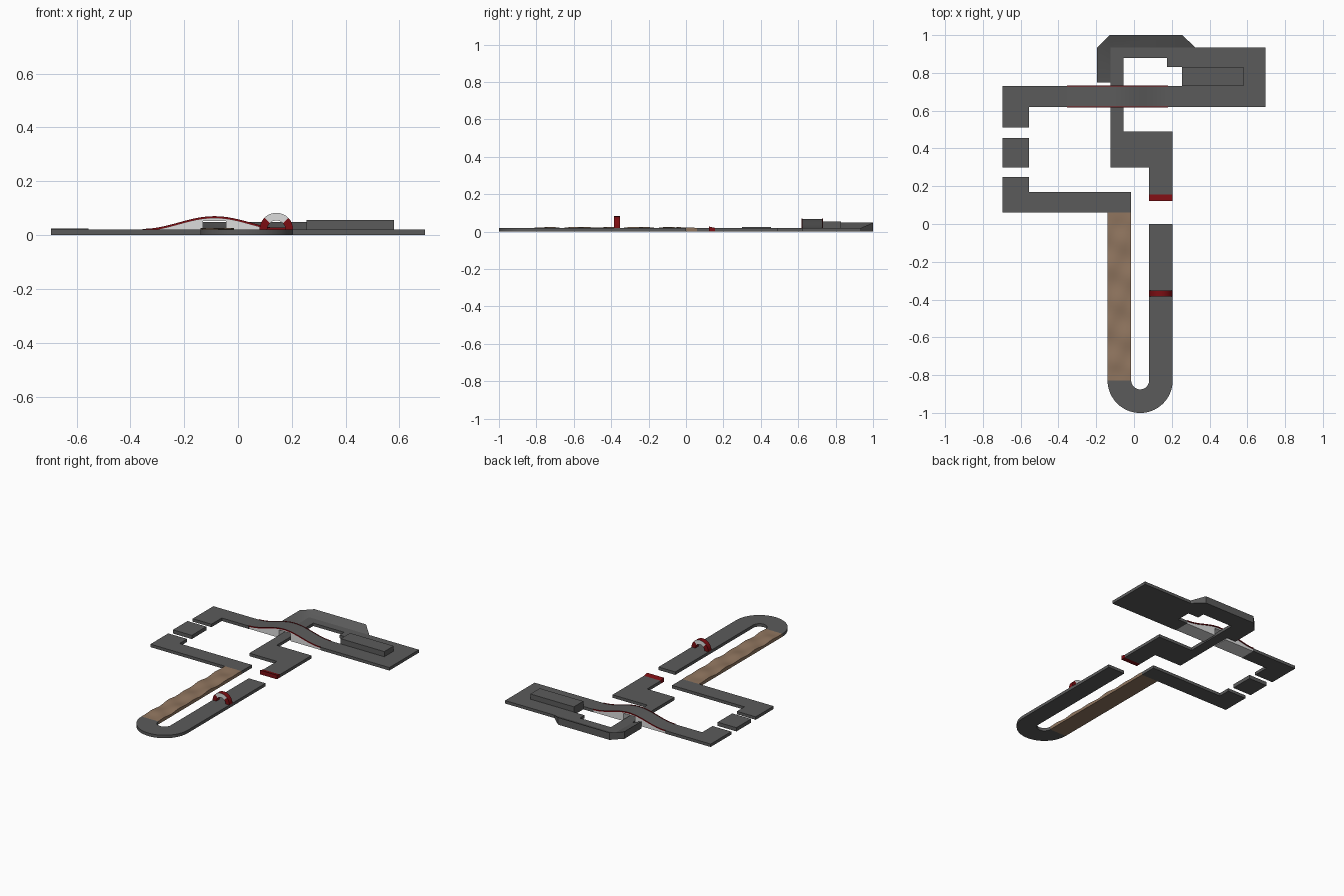
import bpy, bmesh, math
from mathutils import Vector

if "Cube" in bpy.data.objects:
    bpy.data.objects.remove(bpy.data.objects["Cube"])


def mat(name, rgb):
    m = bpy.data.materials.new(name)
    m.diffuse_color = (*rgb, 1)
    m.use_nodes = True
    m.node_tree.nodes["Principled BSDF"].inputs["Base Color"].default_value = m.diffuse_color
    return m


GREY = mat("asphalt_grey", (0.105, 0.105, 0.105))
BROWN = mat("dirt_brown", (0.28, 0.18, 0.115))
RED = mat("kerb_red", (0.2, 0.004, 0.006))
WHITE = mat("concrete_white", (0.72, 0.72, 0.72))
T = 0.02  # road thickness


def finish(name, bm, mats, smooth=False):
    bmesh.ops.remove_doubles(bm, verts=bm.verts, dist=1e-5)
    bmesh.ops.recalc_face_normals(bm, faces=bm.faces)
    me = bpy.data.meshes.new(name)
    bm.to_mesh(me)
    bm.free()
    for m in mats:
        me.materials.append(m)
    ob = bpy.data.objects.new(name, me)
    bpy.context.collection.objects.link(ob)
    if smooth:
        bpy.ops.object.select_all(action='DESELECT')
        ob.select_set(True)
        bpy.context.view_layer.objects.active = ob
        bpy.ops.object.shade_smooth_by_angle(angle=math.radians(30))
    return ob


def prism(name, pts, direction, material, smooth=False):
    """Extrude a closed outline of 3D points along a direction."""
    bm = bmesh.new()
    f = bm.faces.new([bm.verts.new(p) for p in pts])
    ext = bmesh.ops.extrude_face_region(bm, geom=[f], use_keep_orig=True)
    bmesh.ops.translate(bm, vec=Vector(direction),
                        verts=[v for v in ext["geom"] if isinstance(v, bmesh.types.BMVert)])
    bmesh.ops.recalc_face_normals(bm, faces=bm.faces)
    bmesh.ops.triangulate(bm, faces=[g for g in bm.faces if len(g.verts) > 4])
    return finish(name, bm, [material], smooth)


def plate(name, outline, top=T, material=GREY, smooth=False):
    return prism(name, [(x, y, 0) for x, y in outline], (0, 0, top), material, smooth)


def rect(x0, x1, y0, y1):
    return [(x0, y0), (x1, y0), (x1, y1), (x0, y1)]


# start straight with the hairpin at its end
CX, CY, RO, RI, N = 0.0325, -0.828, 0.1725, 0.0475, 28
arc = [(math.cos(-math.pi * i / N), math.sin(-math.pi * i / N)) for i in range(N + 1)]
plate("start_straight_and_hairpin",
      [(0.08, 0), (0.205, 0)] + [(CX + RO * c, CY + RO * s) for c, s in arc]
      + [(CX + RI * c, CY + RI * s) for c, s in reversed(arc)], smooth=True)

# bumpy dirt straight
bm = bmesh.new()
nx, ny = 8, 50
bmesh.ops.create_grid(bm, x_segments=nx, y_segments=ny, size=0.5)
for v in bm.verts:
    v.co = (-0.0775 + v.co.x * 0.125, -0.384 + v.co.y * 0.888, 0)
bumps = bmesh.ops.extrude_face_region(bm, geom=list(bm.faces), use_keep_orig=True)
for v in bumps["geom"]:
    if isinstance(v, bmesh.types.BMVert):
        x, y = v.co.x, v.co.y
        fade = min(1, (0.06 - y) / 0.08, (y + 0.828) / 0.08)
        v.co.z = T + max(0, fade) * (0.003 * math.sin(y * 38 + 20 * x)
                                     + 0.002 * math.sin(y * 23 - 45 * x + 1) + 0.001)
finish("dirt_straight", bm, [BROWN], True)

# left side: corner, stepping pad, corner leading to the bridge
plate("left_front_corner", [(-0.015, 0.06), (-0.015, 0.17), (-0.555, 0.17), (-0.555, 0.25),
                            (-0.695, 0.25), (-0.695, 0.06)])
plate("stepping_pad", rect(-0.695, -0.555, 0.30, 0.455), 0.025)
plate("left_back_corner", [(-0.695, 0.51), (-0.555, 0.51), (-0.555, 0.62), (-0.355, 0.62),
                           (-0.355, 0.73), (-0.695, 0.73)])

# back loop, underpass and zigzag as one road slab
plate("back_loop_road", [(0.18, 0.62), (0.695, 0.62), (0.695, 0.935), (-0.125, 0.935),
                         (-0.125, 0.30), (0.08, 0.30), (0.08, 0.155), (0.205, 0.155),
                         (0.205, 0.49), (-0.055, 0.49), (-0.055, 0.88), (0.175, 0.88),
                         (0.175, 0.83), (0.255, 0.83), (0.255, 0.73), (0.18, 0.73)])
plate("raised_island", rect(0.255, 0.58, 0.73, 0.83), 0.055)

# red take-off ramp at the jump gap
prism("jump_ramp", [(0.08, 0.155, 0), (0.08, 0.155, T), (0.08, 0.122, 0.028), (0.08, 0.122, 0)],
      (0.125, 0, 0), RED)

# banked outer edge of the back curve: (inner point, outer point, outer height)
bank = [((-0.125, 0.75), (-0.195, 0.75), 0.048), ((-0.125, 0.935), (-0.195, 0.935), 0.048),
        ((-0.125, 0.935), (-0.13, 1.0), 0.048), ((0.255, 0.935), (0.255, 1.0), 0.048),
        ((0.325, 0.935), (0.325, 0.935), T)]
bm = bmesh.new()
rings = [[bm.verts.new(p) for p in ((*a, 0), (*a, T), (*b, h), (*b, 0))] for a, b, h in bank]
for r, s in zip(rings, rings[1:]):
    for i in (1, 2, 3):
        j = (i + 1) % 4
        bm.faces.new((r[i], r[j], s[j], s[i]))
bm.faces.new(rings[0])
finish("banked_curve", bm, [GREY], True)

# bridge: white body with tunnel, road deck and red edge strips
X0, X1, BN = -0.355, 0.18, 32
xs = [X0 + (X1 - X0) * i / BN for i in range(BN + 1)]


def deck(x):
    return T + 0.047 * (0.5 - 0.5 * math.cos(2 * math.pi * (x - X0) / (X1 - X0)))


def band(name, y, depth, low, high, material):
    """Strip that follows the bridge curve between two offsets."""
    pts = [(x, y, deck(x) + high) for x in xs] + [(x, y, deck(x) + low) for x in reversed(xs)]
    prism(name, pts, (0, depth, 0), material, True)


body = [(x, 0.622, deck(x) - 0.005) for x in xs]
body += [(X1, 0.622, 0), (-0.045, 0.622, 0), (-0.045, 0.622, 0.052),
         (-0.13, 0.622, 0.052), (-0.13, 0.622, 0), (X0, 0.622, 0)]
prism("bridge_body", body, (0, 0.106, 0), WHITE, True)
band("bridge_deck", 0.622, 0.106, -0.005, 0.0, GREY)
band("bridge_front_edge", 0.618, 0.004, -0.004, 0.003, RED)
band("bridge_back_edge", 0.728, 0.004, -0.004, 0.003, RED)

# start arch: red with a white middle on the front and back faces
bm = bmesh.new()
AN, AR, AI = 24, 0.0625, 0.034
sections = []
for i in range(AN + 1):
    c, s = math.cos(math.pi * i / AN), math.sin(math.pi * i / AN)
    sections.append([bm.verts.new((0.1425 + r * c, y, T + r * s))
                     for r, y in ((AI, -0.385), (AR, -0.385), (AR, -0.352), (AI, -0.352))])
for k, (a, b) in enumerate(zip(sections, sections[1:])):
    for i in range(4):
        j = (i + 1) % 4
        f = bm.faces.new((a[i], a[j], b[j], b[i]))
        f.material_index = 1 if i in (0, 2) and 6 <= k < 18 else 0
bm.faces.new(sections[0])
bm.faces.new(sections[-1])
finish("start_arch", bm, [RED, WHITE], True)
